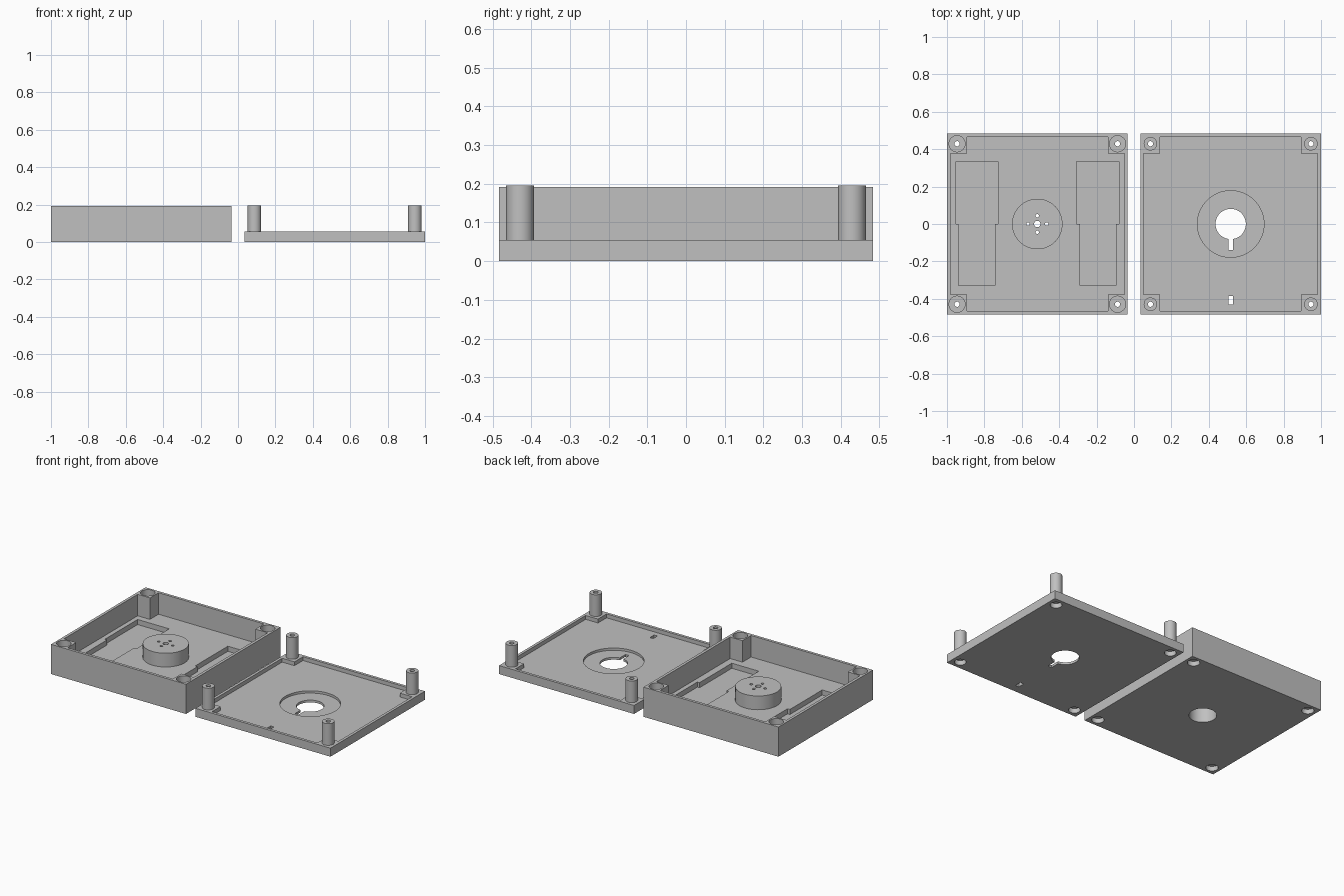
import bpy, bmesh, math

if "Cube" in bpy.data.objects:
    bpy.data.objects.remove(bpy.data.objects["Cube"], do_unlink=True)

grey = bpy.data.materials.new("plain grey")
grey.use_nodes = True
grey.diffuse_color = (0.53, 0.53, 0.53, 1)
grey.node_tree.nodes["Principled BSDF"].inputs["Base Color"].default_value = grey.diffuse_color

HALF = 0.483      # half width of each shell
INNER = 0.465     # half width inside the walls
BLOCK = 0.377     # inner edge of the corner blocks
SCREW = 0.429     # screw axis offset
SPACING = 0.517   # shell centre offset in x
CORNERS = [(x * SCREW, y * SCREW) for x in (-1, 1) for y in (-1, 1)]


def prism(name, points, z0, z1):
    """Extrude a counter-clockwise outline between two heights."""
    bm = bmesh.new()
    low = [bm.verts.new((x, y, z0)) for x, y in points]
    high = [bm.verts.new((x, y, z1)) for x, y in points]
    bm.faces.new(low[::-1])
    bm.faces.new(high)
    n = len(points)
    for i in range(n):
        j = (i + 1) % n
        bm.faces.new((low[i], low[j], high[j], high[i]))
    mesh = bpy.data.meshes.new(name)
    bm.to_mesh(mesh)
    bm.free()
    ob = bpy.data.objects.new(name, mesh)
    bpy.context.collection.objects.link(ob)
    return ob


def slab(name, x0, x1, y0, y1, z0, z1):
    return prism(name, [(x0, y0), (x1, y0), (x1, y1), (x0, y1)], z0, z1)


def rod(name, x, y, r, z0, z1, sides=48):
    ring = [math.tau * i / sides for i in range(sides)]
    return prism(name, [(x + r * math.cos(a), y + r * math.sin(a)) for a in ring], z0, z1)


def combine(target, tool, operation="DIFFERENCE"):
    """Apply a boolean and discard the tool object."""
    mod = target.modifiers.new("combine", "BOOLEAN")
    mod.operation = operation
    mod.solver = "EXACT"
    mod.object = tool
    bpy.context.view_layer.objects.active = target
    bpy.ops.object.modifier_apply(modifier=mod.name)
    bpy.data.objects.remove(tool, do_unlink=True)


def hollow(target, floor):
    """Cut the cavity, leaving thin walls and four corner blocks."""
    points = [(INNER, -BLOCK), (INNER, BLOCK), (BLOCK, BLOCK)]
    outline = []
    for _ in range(4):
        outline += points
        points = [(-y, x) for x, y in points]
    combine(target, prism("cavity", outline, floor, 1))


def finish(ob, x):
    ob.location.x = x
    ob.data.materials.clear()
    ob.data.materials.append(grey)
    bpy.ops.object.select_all(action="DESELECT")
    ob.select_set(True)
    bpy.context.view_layer.objects.active = ob
    bpy.ops.object.shade_smooth_by_angle(angle=math.radians(30))


# Deep box with a hollow central boss
box = slab("deep_box", -HALF, HALF, -HALF, HALF, 0, 0.192)
hollow(box, 0.053)
combine(box, rod("boss", 0, 0, 0.135, 0.02, 0.142, 64), "UNION")
combine(box, rod("boss_hollow", 0, 0, 0.08, -1, 0.12, 64))
combine(box, rod("shaft_hole", 0, 0, 0.017, 0.1, 1, 24))
for x, y in [(0.05, 0), (-0.05, 0), (0, 0.044), (0, -0.044)]:
    combine(box, rod("small_hole", x, y, 0.009, 0.1, 1, 16))

# Stepped pockets in the box floor
for s in (-1, 1):
    outline = [(-0.42, -0.33), (-0.227, -0.33), (-0.227, 0), (-0.21, 0),
               (-0.21, 0.335), (-0.436, 0.335), (-0.436, 0), (-0.42, 0)]
    if s > 0:
        outline = [(-x, y) for x, y in outline[::-1]]
    combine(box, prism("pocket", outline, 0.02, 0.1))

# Post sockets, screw holes and screw head recesses of the box
for x, y in CORNERS:
    combine(box, rod("socket", x, y, 0.043, 0.053, 1))
    combine(box, rod("screw_hole", x, y, 0.014, -1, 1, 24))
    combine(box, rod("head_recess", x, y, 0.036, -1, 0.03))
finish(box, -SPACING)

# Shallow lid with a keyhole in a round recess
lid = slab("shallow_lid", -HALF, HALF, -HALF, HALF, 0, 0.055)
hollow(lid, 0.03)
combine(lid, rod("round_recess", 0, 0, 0.178, 0.015, 1, 64))
combine(lid, rod("keyhole", 0, 0, 0.081, -1, 1, 64))
combine(lid, slab("key_slot", -0.013, 0.013, -0.139, -0.05, -1, 1))
combine(lid, slab("cable_slot", -0.012, 0.012, -0.43, -0.386, -1, 1))

# Tubular corner posts of the lid
for x, y in CORNERS:
    combine(lid, rod("post", x, y, 0.036, 0.04, 0.195), "UNION")
    combine(lid, rod("screw_hole", x, y, 0.014, -1, 1, 24))
    combine(lid, rod("head_recess", x, y, 0.034, -1, 0.03))
finish(lid, SPACING)
